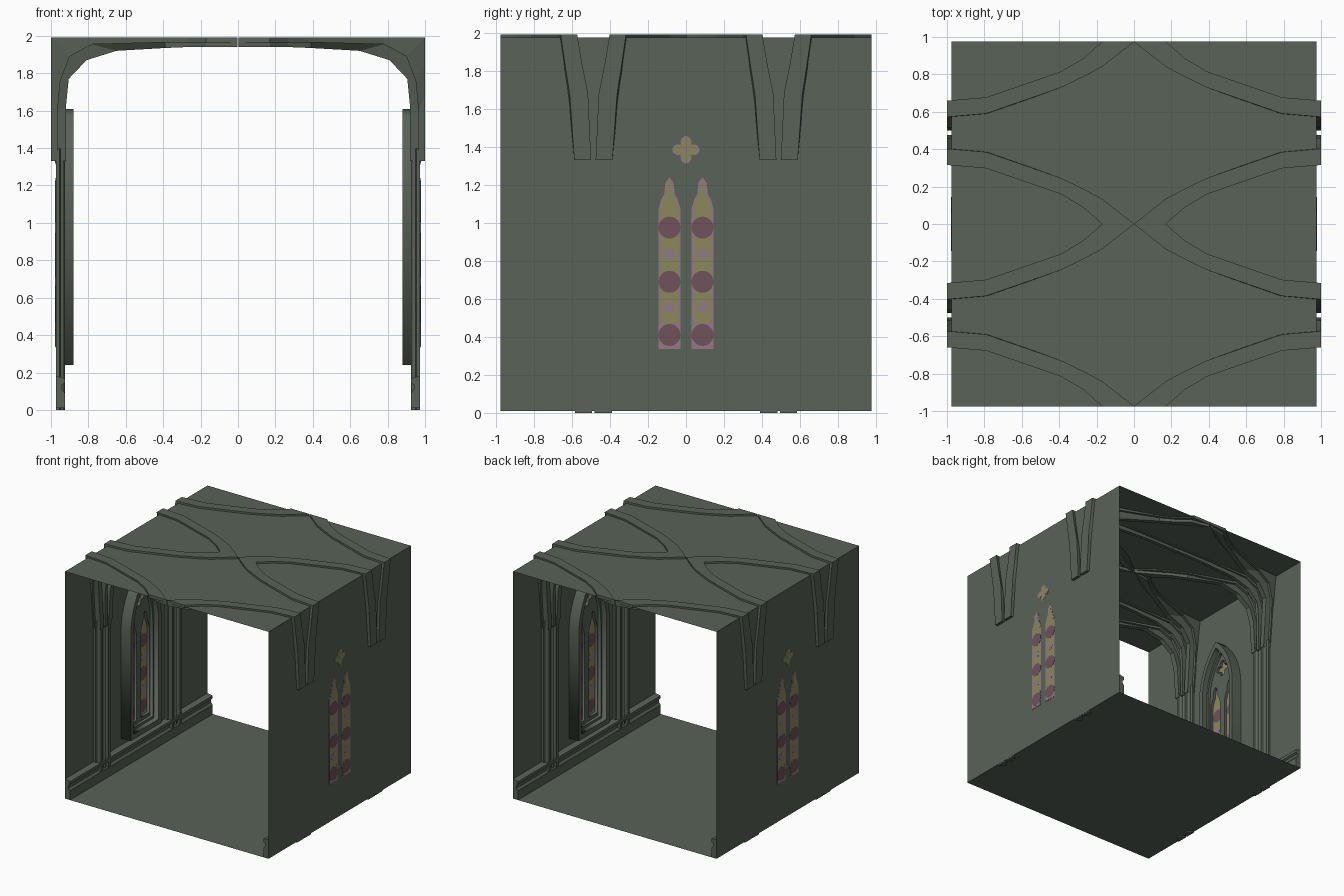
import bpy, bmesh, math
from math import sin, cos, pi

if "Cube" in bpy.data.objects:
    bpy.data.objects.remove(bpy.data.objects["Cube"])

def material(name, col):
    m = bpy.data.materials.new(name)
    m.diffuse_color = (*col, 1)
    m.use_nodes = True
    m.node_tree.nodes["Principled BSDF"].inputs["Base Color"].default_value = m.diffuse_color
    return m

STONE = material("grey_green_stone", (0.098, 0.122, 0.095))
YELLOW = material("yellow_glass", (0.26, 0.25, 0.105))
MAROON = material("maroon_glass", (0.16, 0.082, 0.108))
MAUVE = material("mauve_glass", (0.29, 0.195, 0.24))
BAY = 0.4875   # column line, half of the half length
END = 0.975

def add_object(name, mesh, mat, mx=False, my=False):
    mesh.materials.clear()
    mesh.materials.append(mat)
    ob = bpy.data.objects.new(name, mesh)
    bpy.context.collection.objects.link(ob)
    if mx or my:
        mod = ob.modifiers.new("mirror", 'MIRROR')
        mod.use_axis = (mx, my, False)
        mod.use_mirror_merge = False
    return ob

def loft(name, rings, mat, mx=True, my=False):
    """Solid through a list of equal-length 3D rings, capped at both ends."""
    bm = bmesh.new()
    vs = [[bm.verts.new(p) for p in r] for r in rings]
    n = len(rings[0])
    for a, b in zip(vs, vs[1:]):
        for i in range(n):
            j = (i + 1) % n
            bm.faces.new((a[i], a[j], b[j], b[i]))
    bm.faces.new(vs[0])
    bm.faces.new(vs[-1])
    bmesh.ops.recalc_face_normals(bm, faces=bm.faces)
    me = bpy.data.meshes.new(name)
    bm.to_mesh(me)
    bm.free()
    return add_object(name, me, mat, mx, my)

def sheet(name, pts, mx=False):
    me = bpy.data.meshes.new(name)
    me.from_pydata(pts, [], [(0, 1, 2, 3)])
    return add_object(name, me, STONE, mx)

def plate(name, loops, x0, x1, mat):
    """Filled (y, z) outline with holes, from x0 to x1, mirrored to both walls."""
    cu = bpy.data.curves.new(name, 'CURVE')
    cu.dimensions = '2D'
    cu.fill_mode = 'BOTH'
    cu.extrude = (x1 - x0) / 2
    for loop in loops:
        sp = cu.splines.new('POLY')
        sp.points.add(len(loop) - 1)
        for p, (y, z) in zip(sp.points, loop):
            p.co = (y, z, 0, 1)
        sp.use_cyclic_u = True
    tmp = bpy.data.objects.new(name + "_curve", cu)
    bpy.context.collection.objects.link(tmp)
    bpy.context.view_layer.update()
    me = bpy.data.meshes.new_from_object(
        tmp.evaluated_get(bpy.context.evaluated_depsgraph_get()))
    bpy.data.objects.remove(tmp)
    for v in me.vertices:
        y, z, d = v.co
        v.co = ((x0 + x1) / 2 + d, y, z)
    return add_object(name, me, mat, mx=True)

# Shell: floor, ceiling and the two side walls (ends stay open)
for nm, z in (("floor", 0.01), ("ceiling", 1.975)):
    sheet(nm, [(-END, -END, z), (END, -END, z), (END, END, z), (-END, END, z)])
sheet("side_wall", [(END, -END, 0.01), (END, END, 0.01), (END, END, 1.975), (END, -END, 1.975)], True)

# Moulded baseboard
base = [(.974, .01), (.925, .01), (.925, .09), (.94, .11), (.94, .135), (.925, .145), (.925, .17), (.974, .18)]
loft("baseboard", [[(x, y, z) for x, z in base] for y in (-END, END)], STONE)

# Clustered wall columns
for side in (-1, 1):
    c = BAY + side * 0.052
    prof = [(.974, -.045), (.955, -.045), (.95, -.03), (.935, -.025), (.925, -.012)]
    prof = prof + [(x, -y) for x, y in reversed(prof)]
    loft("column_shaft", [[(x, c + y, z) for x, y in prof] for z in (0, 1.4)], STONE, True, True)
mid = [(.974, -.018), (.945, -.018), (.93, 0), (.945, .018), (.974, .018)]
loft("column_middle_shaft", [[(x, BAY + y, z) for x, y in mid] for z in (0.01, 1.4)], STONE, True, True)

# Vault ribs: inner edge, step, outer edge, side offsets from the column line
RIB = [
    ((.92, 1.33), (.965, 1.33), (1.0, 1.33), .012, .100),
    ((.92, 1.62), (.965, 1.60), (1.0, 1.68), .028, .125),
    ((.905, 1.77), (.95, 1.76), (1.0, 1.84), .060, .150),
    ((.81, 1.87), (.90, 1.89), (1.0, 1.99), .085, .172),
    ((.65, 1.92), (.78, 1.955), (.79, 1.99), .103, .190),
    ((.39, 1.935), (.39, 1.965), (.39, 1.99), .242, .328),
    ((.27, 1.94), (.27, 1.965), (.27, 1.99), .300, .400),
    ((.17, 1.94), (.17, 1.965), (.17, 1.99), .353, BAY),
    ((.003, 1.94), (.003, 1.965), (.003, 1.99), BAY - .003, BAY),
]

def rib(name, rows, sign):
    rings = []
    for a, b, o, lo, hi in rows:
        inset = (hi - lo) * 0.25
        sect = [(o, lo), (o, hi), (b, hi), (b, hi - inset),
                (a, hi - inset), (a, lo + inset), (b, lo + inset), (b, lo)]
        rings.append([(p[0], BAY + sign * s, p[1]) for p, s in sect])
    loft(name, rings, STONE, True, True)

rib("diagonal_rib_inner", RIB, -1)
rib("diagonal_rib_outer", RIB, 1)
cross = [(a, b, (min(o[0], .974), min(o[1], 1.974)), -.03, .03) for a, b, o, _, _ in RIB]
rib("transverse_rib", cross, 1)

# Window outlines
def arch(half, z0, spring, apex, n=10):
    h = apex - spring
    r = (half * half + h * h) / (2 * half)
    top = math.asin(h / r)
    right = [(half - r + r * cos(top * i / n), spring + r * sin(top * i / n)) for i in range(n)]
    return [(-half, z0), (half, z0)] + right + [(0, apex)] + [(-y, z) for y, z in reversed(right)]

def lancet(c, g):
    """Cusped light centred on y = c, shrunk by g."""
    half = [(.058, .335 + g), (.058, 1.07), (.045, 1.12), (.028, 1.15), (.022, 1.21 - g)]
    half = [(max(y - g, .008), z) for y, z in half]
    return [(c + y, z) for y, z in half] + [(c, 1.24 - g)] + [(c - y, z) for y, z in reversed(half)]

def disc(c, z, r, n=20):
    return [(c + r * cos(2 * pi * i / n), z + r * sin(2 * pi * i / n)) for i in range(n)]

def quatrefoil(r0, r1, n=40):
    pts = []
    for i in range(n):
        t = 2 * pi * i / n
        r = r0 + r1 * abs(cos(2 * t)) * (1 if abs(cos(2 * t)) > .1 else 0)
        pts.append((r * cos(t), 1.385 + r * sin(t)))
    return pts

# Stone window frame and tracery
plate("window_frame", [arch(.21, .24, 1.15, 1.61), arch(.172, .285, 1.15, 1.55)], .88, .974, STONE)
plate("window_inner_moulding", [arch(.173, .284, 1.15, 1.552), arch(.155, .305, 1.15, 1.52)], .925, .974, STONE)
plate("window_tracery", [arch(.156, .304, 1.15, 1.522), lancet(-.087, 0), lancet(.087, 0),
                         quatrefoil(.038, .034)], .95, .974, STONE)

# Stained glass: thin plates showing on both sides of the wall
def glass(name, loop, t, mat):
    plate(name, [loop], END - t, END + t, mat)

for c in (-.087, .087):
    glass("glass_border", lancet(c, 0), .002, MAUVE)
    glass("glass_field", lancet(c, .013), .0027, YELLOW)
    glass("glass_foot", [(c - .05, .34), (c + .05, .34), (c + .05, .47), (c - .05, .47)], .003, MAUVE)
    for z in (.41, .69, .975):
        glass("glass_medallion", disc(c, z, .058), .0035, MAROON)
    for z in (.555, .835):
        glass("glass_rosette", disc(c, z, .03), .0035, MAUVE)
glass("quatrefoil_border", quatrefoil(.038, .034), .002, MAUVE)
glass("quatrefoil_glass", quatrefoil(.03, .032), .003, YELLOW)
glass("quatrefoil_centre", disc(0, 1.385, .014, 12), .0037, MAUVE)
